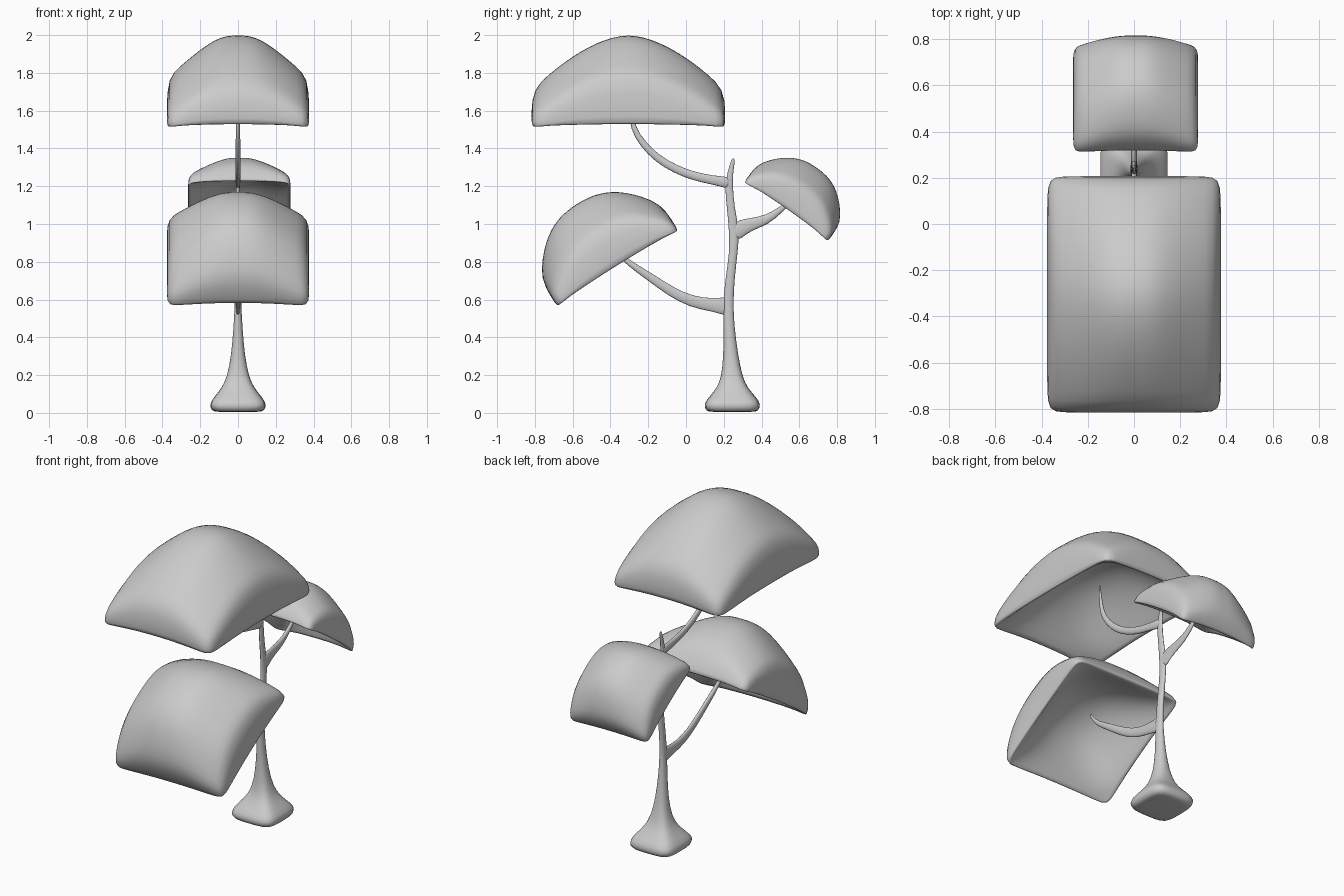
import bpy, bmesh, math
from mathutils import Vector

if "Cube" in bpy.data.objects:
    bpy.data.objects.remove(bpy.data.objects["Cube"])


def finish(name, bm, levels):
    bmesh.ops.recalc_face_normals(bm, faces=bm.faces[:])
    for f in bm.faces:
        f.smooth = True
    me = bpy.data.meshes.new(name)
    bm.to_mesh(me)
    bm.free()
    ob = bpy.data.objects.new(name, me)
    bpy.context.collection.objects.link(ob)
    mod = ob.modifiers.new("smooth", "SUBSURF")
    mod.levels = mod.render_levels = levels
    return ob


def canopy(name, loc, tilt, hx, hy, height, ceiling, power, drop, n=12):
    """Hollow cushion-shaped leaf cap standing on its rim."""
    bm = bmesh.new()
    ts = [2 * i / n - 1 for i in range(n + 1)]

    def place(u, v, z, s=1.0):
        return bm.verts.new((s * hx * u * (1 - 0.015 * abs(v) ** 8),
                             s * hy * v * (1 - 0.015 * abs(u) ** 8), z))

    def outer(u, v):
        across = 1 - 0.47 * max(0, (abs(u) - 0.2) / 0.8) ** 1.25
        along = 1 - drop * abs(v) ** power
        return height * across * along * (1 - 0.45 * abs(u * v) ** 4)

    def inner(u, v):
        return 0.004 + ceiling * (1 - abs(u) ** 2.3) * (1 - abs(v) ** 2.3)

    top = [[place(u, v, outer(u, v), 0.99) for v in ts] for u in ts]
    under = [[place(u, v, inner(u, v), 0.95) for v in ts] for u in ts]
    for g in (top, under):
        for i in range(n):
            for j in range(n):
                bm.faces.new((g[i][j], g[i + 1][j], g[i + 1][j + 1], g[i][j + 1]))

    # side wall and rolled rim, dipping a little at the corners
    edge = ([(i, 0) for i in range(n)] + [(n, j) for j in range(n)]
            + [(n - i, n) for i in range(n)] + [(0, n - j) for j in range(n)])
    dip = [-0.016 * abs(ts[i] * ts[j]) ** 2 for i, j in edge]
    wall = [place(ts[i], ts[j], 0.35 * outer(ts[i], ts[j]) + a, 1.008)
            for (i, j), a in zip(edge, dip)]
    rim = [place(ts[i], ts[j], a - 0.004, 1.003) for (i, j), a in zip(edge, dip)]
    loops = [[top[i][j] for i, j in edge], wall, rim, [under[i][j] for i, j in edge]]
    for a, b in zip(loops, loops[1:]):
        for k in range(len(edge)):
            m = (k + 1) % len(edge)
            bm.faces.new((a[k], a[m], b[m], b[k]))
    ob = finish(name, bm, 1)
    ob.location = loc
    ob.rotation_euler.x = math.radians(tilt)
    return ob


def limb(name, path, seg=12):
    """Tube in the x = 0 plane; path rows: y, z, half depth, half width, squareness."""
    bm = bmesh.new()
    rings = []
    for k, (y, z, ry, rx, p) in enumerate(path):
        a, b = path[max(k - 1, 0)], path[min(k + 1, len(path) - 1)]
        t = Vector((0, b[0] - a[0], b[1] - a[1])).normalized()
        side = Vector((0, t.z, -t.y))
        ring = []
        for s in range(seg):
            ang = 2 * math.pi * s / seg
            c, d = math.cos(ang), math.sin(ang)
            r = (abs(c) ** p + abs(d) ** p) ** (-1 / p)
            ring.append(bm.verts.new(Vector((r * d * rx, y, z)) + side * (r * c * ry)))
        rings.append(ring)
    for a, b in zip(rings, rings[1:]):
        for s in range(seg):
            m = (s + 1) % seg
            bm.faces.new((a[s], a[m], b[m], b[s]))
    bm.faces.new(rings[0])
    bm.faces.new(rings[-1])
    return finish(name, bm, 1)


# leaf caps
canopy("top_canopy", (0, -0.305, 1.525), 0, 0.375, 0.51, 0.477, 0.30, 1.7, 0.6)
canopy("lower_canopy", (0, -0.368, 0.775), 32, 0.375, 0.377, 0.392, 0.23, 2.5, 0.6)
canopy("back_canopy", (0.007, 0.537, 1.075), -35, 0.27, 0.27, 0.272, 0.16, 2.5, 0.6)

# trunk with a square flared foot (16 sides keep the corners)
limb("trunk", [
    (0.245, 0.005, 0.110, 0.110, 9), (0.245, 0.008, 0.138, 0.138, 9),
    (0.245, 0.045, 0.152, 0.152, 12), (0.245, 0.080, 0.128, 0.130, 8),
    (0.244, 0.130, 0.082, 0.087, 5), (0.243, 0.190, 0.056, 0.058, 3),
    (0.237, 0.300, 0.040, 0.037, 2), (0.228, 0.450, 0.029, 0.024, 2),
    (0.222, 0.580, 0.028, 0.017, 2), (0.234, 0.720, 0.024, 0.016, 2),
    (0.252, 0.850, 0.022, 0.015, 2), (0.256, 0.960, 0.028, 0.013, 2),
    (0.236, 1.090, 0.020, 0.011, 2), (0.226, 1.200, 0.022, 0.010, 2),
    (0.234, 1.270, 0.015, 0.009, 2), (0.249, 1.335, 0.011, 0.007, 2),
    (0.250, 1.348, 0.004, 0.004, 2)], 16)

# branches reaching up into the caps: y, z, half thickness
branches = {
    "lower_branch": [(0.235, 0.565, .060), (0.19, 0.566, .045), (0.14, 0.572, .036),
                     (0.03, 0.587, .031), (-0.08, 0.642, .027), (-0.18, 0.712, .023),
                     (-0.29, 0.785, .017), (-0.345, 0.83, .012), (-0.39, 0.90, .005)],
    "top_branch": [(0.235, 1.215, .036), (0.19, 1.225, .027), (0.10, 1.24, .024),
                   (0.0, 1.265, .023), (-0.11, 1.318, .022), (-0.19, 1.38, .020),
                   (-0.26, 1.465, .017), (-0.292, 1.55, .013), (-0.30, 1.71, .005)],
    "back_branch": [(0.25, 0.93, .035), (0.275, 0.975, .052), (0.34, 0.998, .034),
                    (0.43, 1.022, .026), (0.50, 1.075, .016), (0.54, 1.11, .012),
                    (0.585, 1.17, .006)],
}
for name, pts in branches.items():
    limb(name, [(y, z, r, min(r * 0.75, 0.013), 2) for y, z, r in pts])
